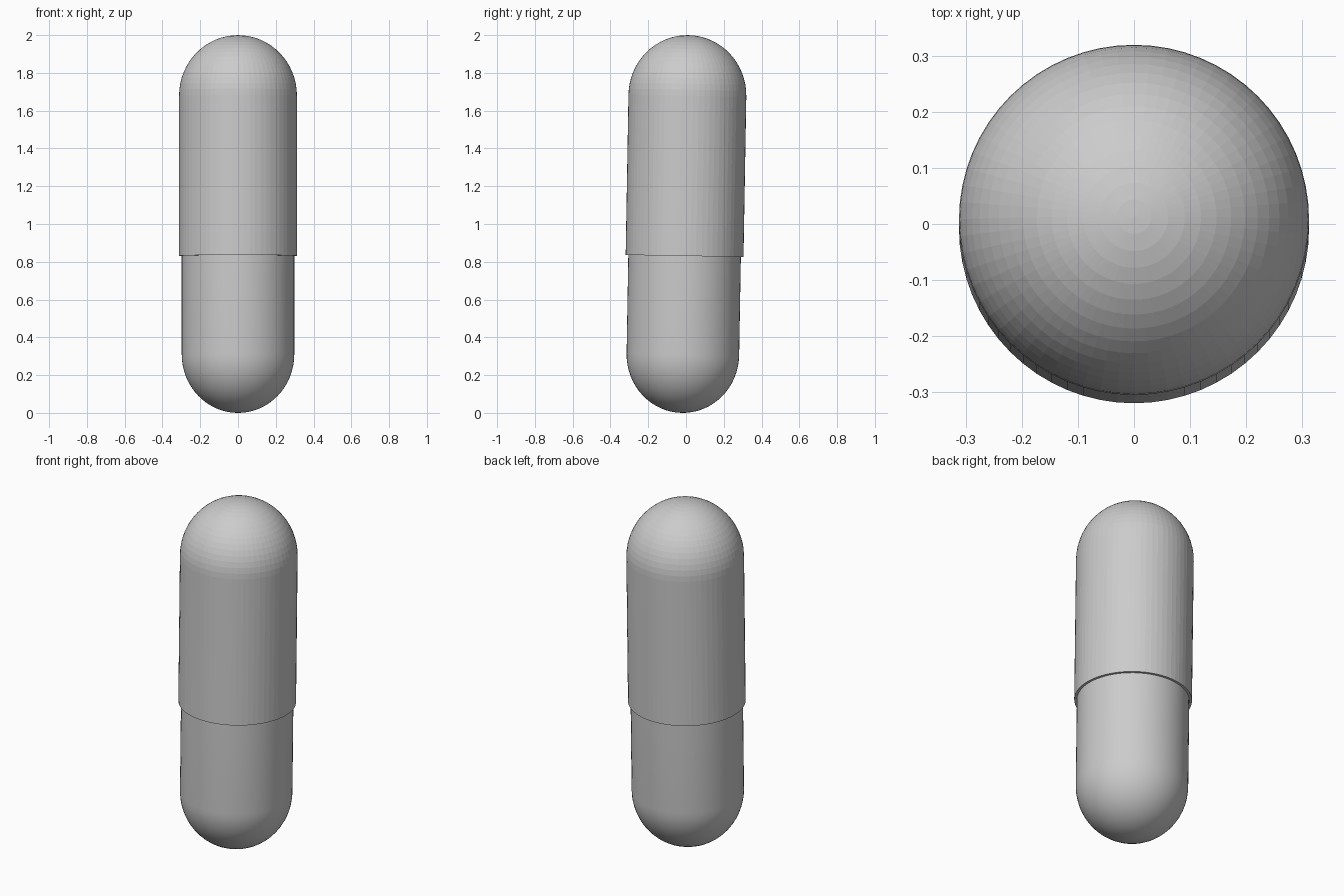
import bpy, bmesh
from math import sin, cos, pi, radians
from mathutils import Matrix

if "Cube" in bpy.data.objects:
    bpy.data.objects.remove(bpy.data.objects["Cube"])

SEGMENTS, RINGS = 64, 16


def dome(radius, z_eq, z_pole):
    """Profile points from the pole to the equator."""
    return [(radius * sin(i / RINGS * pi / 2),
             z_eq + (z_pole - z_eq) * cos(i / RINGS * pi / 2))
            for i in range(RINGS + 1)]


def lathe(name, profile, smooth):
    bm = bmesh.new()
    verts = [bm.verts.new((r, 0, z)) for r, z in profile]
    edges = [bm.edges.new(pair) for pair in zip(verts, verts[1:])]
    bmesh.ops.spin(bm, geom=verts + edges, cent=(0, 0, 0), axis=(0, 0, 1),
                   angle=2 * pi, steps=SEGMENTS, use_duplicate=False)
    bmesh.ops.remove_doubles(bm, verts=bm.verts, dist=0.0001)
    bmesh.ops.recalc_face_normals(bm, faces=bm.faces)
    # The whole capsule leans one degree backwards
    bm.transform(Matrix.Translation((0, -0.022, 0)) @ Matrix.Rotation(radians(-1), 4, 'X'))
    mesh = bpy.data.meshes.new(name)
    bm.to_mesh(mesh)
    bm.free()
    obj = bpy.data.objects.new(name, mesh)
    bpy.context.collection.objects.link(obj)
    for f in mesh.polygons:
        f.use_smooth = smooth
    return obj


# Lower half, its rim tucked inside the cap and closed
lathe("capsule_body", dome(0.298, 0.31, 0) + [(0.298, 0.90), (0, 0.90)], True)
bpy.context.view_layer.objects.active = bpy.data.objects["capsule_body"]
bpy.data.objects["capsule_body"].select_set(True)
bpy.ops.object.shade_smooth_by_angle(angle=radians(30))

# Upper cap with a thin stepped lip
lathe("capsule_cap", dome(0.312, 1.68, 2.0) + [(0.312, 0.831), (0.298, 0.831)], False)
